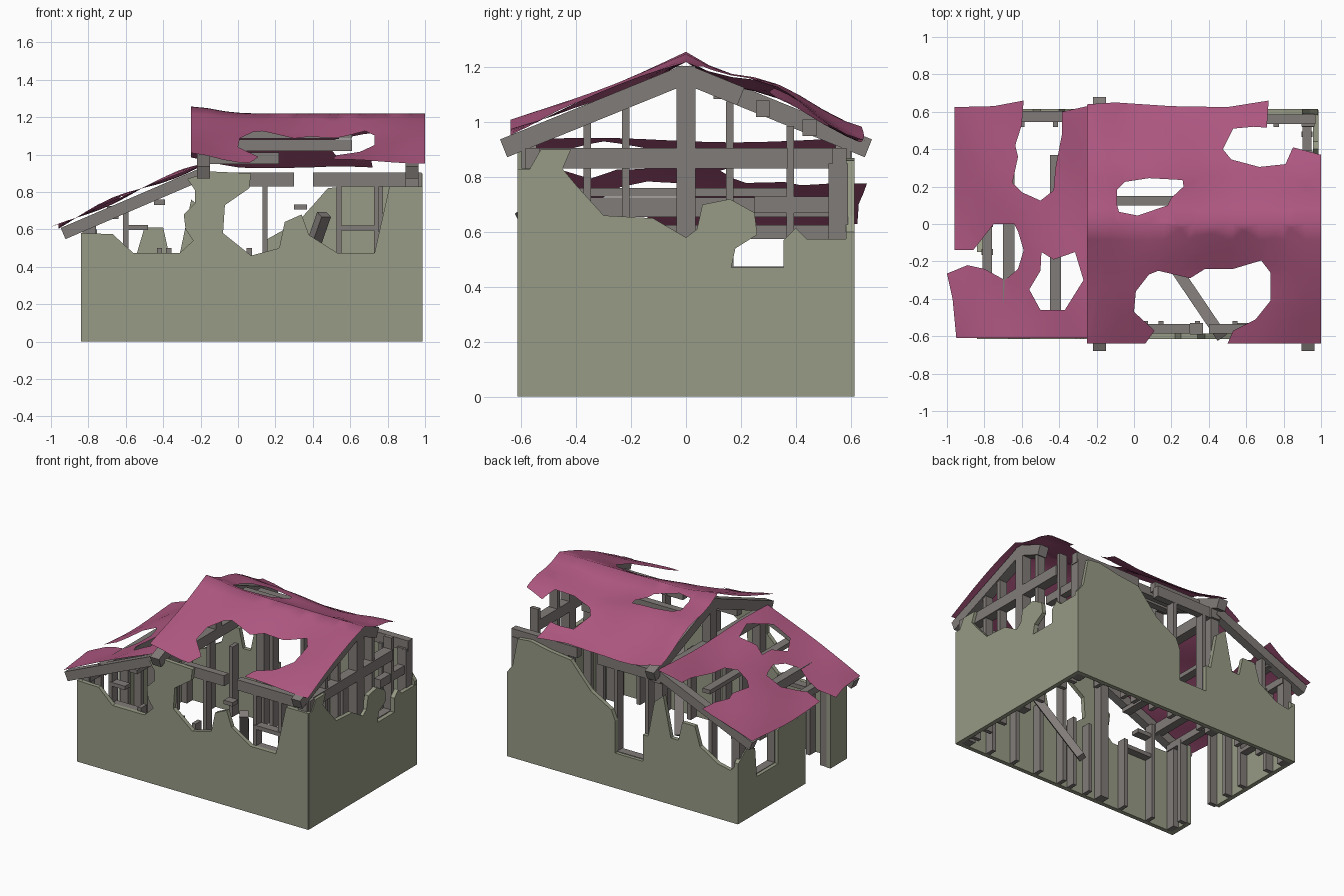
import bpy, bmesh, math
from mathutils import Vector, Matrix

if "Cube" in bpy.data.objects:
    bpy.data.objects.remove(bpy.data.objects["Cube"])

def mat(name, c):
    m = bpy.data.materials.new(name)
    m.diffuse_color = (*c, 1)
    m.use_nodes = True
    m.node_tree.nodes["Principled BSDF"].inputs["Base Color"].default_value = m.diffuse_color
    return m

PLASTER = mat("plaster", (.31, .325, .235))
TIMBER = mat("timber", (.22, .20, .19))
SHEET = mat("roof_sheet", (.42, .095, .215))

def finish(bm, name, m):
    bmesh.ops.recalc_face_normals(bm, faces=bm.faces)
    me = bpy.data.meshes.new(name)
    bm.to_mesh(me)
    bm.free()
    me.materials.append(m)
    ob = bpy.data.objects.new(name, me)
    bpy.context.collection.objects.link(ob)
    return ob

def wall(name, pts, place, inward):
    """Slab from a broken outline, extruded inward."""
    bm = bmesh.new()
    f = bm.faces.new([bm.verts.new(place(*p)) for p in pts])
    r = bmesh.ops.extrude_face_region(bm, geom=[f])
    bmesh.ops.translate(bm, vec=inward, verts=[v for v in r["geom"] if isinstance(v, bmesh.types.BMVert)])
    bm.faces.new([v for v in f.verts]) if not f.is_valid else None
    return finish(bm, name, PLASTER)

def beam(name, a, b, w, h, side=(0, 1, 0)):
    """Timber from a to b; w is measured along side."""
    a, b, s = Vector(a), Vector(b), Vector(side)
    d = b - a
    t = d.normalized()
    s = (s - t * s.dot(t)).normalized()
    u = t.cross(s)
    c = (a + b) / 2
    M = Matrix([[s[i] * w, u[i] * h, d[i], c[i]] for i in range(3)] + [[0, 0, 0, 1]])
    bm = bmesh.new()
    bmesh.ops.create_cube(bm, size=1, matrix=M)
    return finish(bm, name, TIMBER)

def sheet(name, loops, height):
    """Torn sheet with holes, cut to a grid and draped over a height function."""
    bm = bmesh.new()
    edges = []
    for lp in loops:
        vs = [bm.verts.new((x, y, 0)) for x, y in lp]
        edges += [bm.edges.new((vs[i - 1], vs[i])) for i in range(len(vs))]
    bmesh.ops.triangle_fill(bm, use_beauty=True, edges=edges, normal=(0, 0, 1))
    for axis in (0, 1):
        for i in range(-12, 13):
            co, no = Vector(), Vector()
            co[axis], no[axis] = i / 12, 1
            bmesh.ops.bisect_plane(bm, geom=bm.verts[:] + bm.edges[:] + bm.faces[:],
                                   plane_co=co, plane_no=no, dist=1e-5)
    for v in bm.verts:
        v.co.z = height(v.co.x, v.co.y)
    bmesh.ops.triangulate(bm, faces=bm.faces[:])
    ob = finish(bm, name, SHEET)
    if sum(p.normal.z for p in ob.data.polygons) < 0:
        ob.data.flip_normals()
    bpy.context.view_layer.objects.active = ob
    ob.select_set(True)
    bpy.ops.object.shade_smooth_by_angle(angle=math.radians(60))
    ob.select_set(False)

# Broken outer walls
front = [(-.84, 0), (.985, 0), (.985, .83), (.81, .83), (.73, .475), (.53, .475), (.38, .57), (.34, .68), (.25, .64),
         (.22, .5), (.07, .46), (-.08, .58), (-.07, .73), (.06, .82), (.07, .9), (-.15, .91), (-.27, .87),
         (-.23, .81), (-.23, .74), (-.29, .68), (-.28, .6), (-.24, .54), (-.31, .475), (-.56, .475), (-.6, .51),
         (-.67, .575), (-.84, .58)]
wall("front_wall", front, lambda x, z: (x, -.615, z), (0, .03, 0))
right = [(-.61, 0), (.61, 0), (.61, .575), (.44, .575), (.4, .615), (.355, .57), (.355, .47), (.165, .47),
         (.18, .54), (.26, .59), (.25, .67), (.16, .72), (.06, .7), (.04, .61), (0, .58), (-.12, .65), (-.3, .66),
         (-.4, .77), (-.45, .83), (-.42, .9), (-.53, .9), (-.57, .83), (-.61, .83)]
wall("right_wall", right, lambda y, z: (.987, y, z), (-.03, 0, 0))
back = [(-.84, 0), (.985, 0), (.985, .6), (.94, .66), (.9, .86), (.8, .87), (.65, .84), (.48, .82), (.41, .74), (.32, .64),
        (.16, .55), (.13, .48), (.13, .25), (-.09, .25), (-.09, .44), (-.13, .44), (-.18, .7), (-.25, .76),
        (-.31, .475), (-.37, .475), (-.4, .61), (-.5, .61), (-.54, .475), (-.6, .44), (-.68, .39), (-.78, .37),
        (-.84, .43)]
wall("back_wall", back, lambda x, z: (x, .614, z), (0, -.03, 0))
left_rear = [(.61, 0), (.61, .43), (.52, .5), (.42, .47), (.4, .26), (.16, .26), (.16, .5), (.08, .57),
             (-.05, .5), (-.15, .56), (-.15, 0)]
left_front = [(-.43, 0), (-.43, .58), (-.61, .58), (-.61, 0)]
for n, p in (("left_wall_rear", left_rear), ("left_wall_front", left_front)):
    wall(n, p, lambda y, z: (-.84, y, z), (.03, 0, 0))

shed_z = lambda x: .90 + .43 * (x + .19)      # underside line of the lean-to rafters
gable_z = lambda y: 1.14 - .404 * abs(y)

# Studs along the long walls, several snapped off
SNAPPED = (-.37, -.42, .06, .34, .3, .45, -.07)
for name, y, xs in (("front", -.552, [-.8, -.6, -.37, -.19, -.07, .06, .145, .34, .54, .74, .93]),
                    ("back", .552, [-.8, -.6, -.42, -.19, -.1, .145, .3, .45, .54, .76, .93])):
    for x in xs:
        top = .84 if x > -.2 else shed_z(x) - .03
        if x in SNAPPED:
            top = .5
        big = x in (-.19, .93, -.8)
        beam(name + "_stud", (x, y, 0), (x, y, top), .065, .065 if big else .028)

# Studs of the right gable wall, the inner gable and the left wall
for y in (-.48, -.36, -.22, .16, .38, .48):
    top = .55 if abs(y) == .48 else gable_z(y)
    beam("gable_stud", (.925, y, 0), (.925, y, top), .028, .06)
for y in (-.45, -.15, .0, .15, .41):
    beam("left_stud", (-.785, y, 0), (-.785, y, .6), .03, .06)
for x in (-.185, .93):
    right_side = x > 0
    beam("king_post", (x, 0, 0 if right_side else .83), (x, 0, 1.205), .07, .07)
    beam("tie_beam", (x, -.6, .868), (x, .37 if right_side else .6, .868), .07, .075, (1, 0, 0))
    beam("rafter_front", (x, 0, 1.175), (x, -.665, .905), .07, .07, (1, 0, 0))
    end = .2 if right_side else .665
    beam("rafter_back", (x, 0, 1.175), (x, end, 1.175 - .406 * end), .07, .07, (1, 0, 0))

# Wall plates, partly broken
for a, b, y in ((-.03, .3, -.56), (.4, .98, -.56), (-.2, .29, .56), (.45, .97, .56)):
    beam("wall_plate", (a, y, .868), (b, y, .868), .05, .075)
beam("left_plate", (-.785, -.58, .6), (-.785, .58, .6), .05, .05, (1, 0, 0))

# Lean-to rafters and purlins, roof purlins
for s in (-1, 1):
    beam("lean_to_rafter", (-.935, s * .575, .578), (-.2, s * .575, .893), .06, .065)
beam("lean_to_purlin_low", (-.67, -.58, .69), (-.67, .58, .69), .06, .07, (1, 0, 0))
beam("lean_to_purlin_high", (-.42, -.58, .745), (-.42, .37, .745), .06, .03, (1, 0, 0))
beam("roof_purlin_top", (-.18, .125, 1.11), (.61, .125, 1.11), .05, .05)
beam("roof_purlin_mid", (-.18, .28, 1.05), (.61, .28, 1.05), .05, .06)
beam("roof_purlin_low", (-.18, .45, .98), (.22, .45, .98), .05, .06)

# Window rails and sills, doorway threshold, loose timbers
for a, b, y, z in ((.53, .75, -.56, .607), (.53, .75, -.56, .46), (-.6, -.48, -.56, .61), (-.6, -.37, -.56, .46),
                   (-.1, .14, .56, .24), (.3, .37, -.56, .72)):
    beam("window_rail", (a, y, z), (b, y, z), .06, .028)
for x, a, b, z in ((.925, .16, .38, .46), (-.785, .15, .41, .25)):
    beam("window_sill", (x, a, z), (x, b, z), .06, .028, (1, 0, 0))
beam("gable_rail", (.925, .25, .7), (.925, .58, .7), .05, .06, (1, 0, 0))
beam("corner_post", (.93, .555, 0), (.93, .555, .85), .07, .07)
beam("fallen_stud", (.23, -.25, .02), (.46, -.59, .68), .06, .05, (.83, .56, 0))

# Torn main roof
main = [(-.25, .64), (-.1, .65), (.2, .63), (.5, .625), (.72, .66), (.71, .515), (.64, .52), (.53, .51), (.475, .4),
        (.52, .345), (.67, .305), (.81, .32), (.85, .41), (1, .37), (1, -.64), (.5, -.64), (.53, -.57), (.65, -.51),
        (.73, -.41), (.73, -.26), (.68, -.195), (.53, -.24), (.38, -.24), (.3, -.29), (.13, -.25), (.08, -.27),
        (.01, -.36), (0, -.47), (.11, -.57), (.06, -.64), (-.25, -.64)]
slot = [(-.09, .185), (-.05, .225), (.08, .245), (.26, .235), (.265, .2), (.2, .14), (.18, .1), (.02, .045),
        (-.08, .065), (-.09, .1)]

def main_height(x, y):
    z = 1.22 - .40 * abs(y) + .037 * math.exp(-((x + .25) / .17) ** 2)
    z += .018 * math.sin(7 * x + 1) * math.sin(6 * abs(y))
    if y > 0:
        z += .026 * math.sin(11 * y - 2) * min(1, y * 5) - .03 * y * math.exp(-((x - .45) / .25) ** 2)
    else:
        z -= .02 * math.exp(-((y + .28) / .12) ** 2 - ((x - .4) / .4) ** 2)
    return z

sheet("main_roof", [main, slot], main_height)

# Torn lean-to roof
lean = [(-.96, .625), (-.75, .63), (-.59, .66), (-.6, .53), (-.635, .42), (-.62, .36), (-.65, .22), (-.6, .17),
        (-.5, .125), (-.43, .18), (-.42, .3), (-.385, .48), (-.385, .6), (-.25, .63), (-.22, .63), (-.22, -.61),
        (-.95, -.61), (-.97, -.4), (-1, -.265), (-.89, -.22), (-.8, -.24), (-.69, -.3), (-.62, -.24), (-.59, -.14),
        (-.62, -.04), (-.64, 0), (-.75, 0), (-.82, -.09), (-.86, -.14), (-.96, -.14)]
gap = [(-.495, -.15), (-.43, -.19), (-.315, -.15), (-.27, -.3), (-.37, -.46), (-.5, -.46), (-.56, -.35), (-.5, -.25)]
sheet("lean_to_roof", [lean, gap],
      lambda x, y: .935 + .43 * (x + .22) + .018 * math.sin(9 * x + 1.5) * math.sin(6 * y + .5) - .012 * math.sin(4.2 * (x + .22)))
